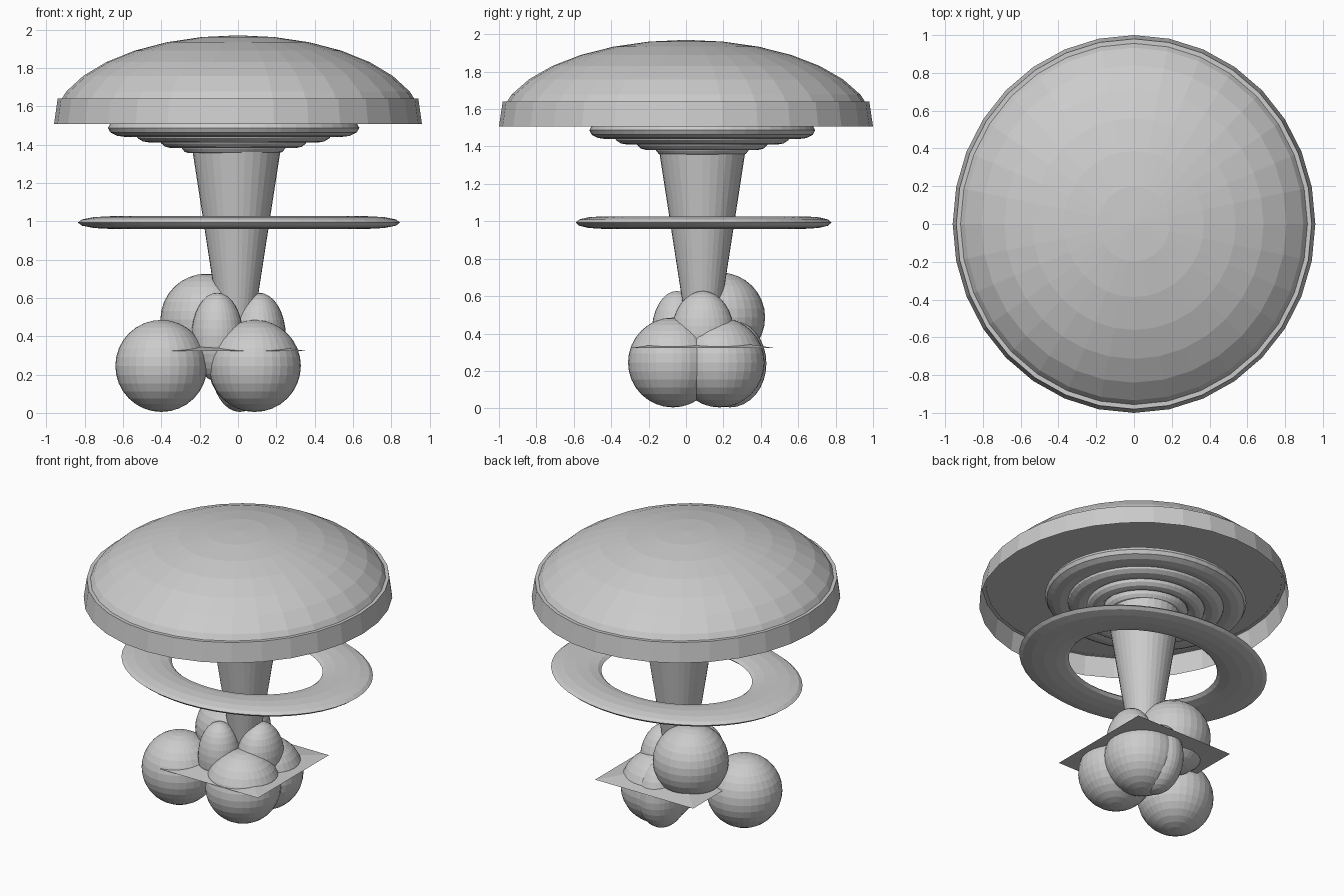
import bpy, bmesh, math
from mathutils import Matrix

if "Cube" in bpy.data.objects:
    bpy.data.objects.remove(bpy.data.objects["Cube"])

grey = bpy.data.materials.new("plain_grey")
grey.diffuse_color = (0.6, 0.6, 0.6, 1)
grey.use_nodes = True
grey.node_tree.nodes["Principled BSDF"].inputs["Base Color"].default_value = grey.diffuse_color


def finish(name, bm, loc, scale=(1, 1, 1)):
    me = bpy.data.meshes.new(name)
    bmesh.ops.transform(bm, matrix=Matrix.Translation(loc) @ Matrix.Diagonal((*scale, 1)), verts=bm.verts)
    bmesh.ops.recalc_face_normals(bm, faces=bm.faces)
    bm.to_mesh(me)
    bm.free()
    me.materials.append(grey)
    ob = bpy.data.objects.new(name, me)
    bpy.context.collection.objects.link(ob)
    return ob


def ball(name, loc, radii, cut=None):
    # cut: fraction of the radius below which the ball is sliced away
    bm = bmesh.new()
    bmesh.ops.create_uvsphere(bm, u_segments=32, v_segments=16, radius=1)
    if cut is not None:
        bmesh.ops.bisect_plane(bm, geom=bm.verts[:] + bm.edges[:] + bm.faces[:],
                               plane_co=(0, 0, cut), plane_no=(0, 0, 1), clear_inner=True)
    return finish(name, bm, loc, radii)


def cone(name, loc, r1, r2, depth, sides=32, scale=(1, 1, 1), turn=0, open_bottom=False):
    bm = bmesh.new()
    bmesh.ops.create_cone(bm, cap_ends=True, segments=sides, radius1=r1, radius2=r2,
                          depth=depth, matrix=Matrix.Rotation(turn, 4, 'Z'))
    if open_bottom:
        low = [f for f in bm.faces if f.calc_center_median().z < -depth * 0.49]
        bmesh.ops.delete(bm, geom=low, context='FACES_ONLY')
    return finish(name, bm, loc, scale)


def ring(name, loc, rx, ry, inner, thick):
    # flattened torus: outer radii rx, ry; inner hole as a fraction; half thickness
    major, minor = (1 + inner) / 2, (1 - inner) / 2
    n, m = 48, 12
    bm = bmesh.new()
    grid = []
    for i in range(n):
        a = 2 * math.pi * i / n
        row = []
        for j in range(m):
            b = 2 * math.pi * j / m
            r = major + minor * math.cos(b)
            row.append(bm.verts.new((r * math.cos(a), r * math.sin(a), math.sin(b))))
        grid.append(row)
    for i in range(n):
        for j in range(m):
            k, l = (i + 1) % n, (j + 1) % m
            bm.faces.new((grid[i][j], grid[k][j], grid[k][l], grid[i][l]))
    return finish(name, bm, loc, (rx, ry, thick))


# Cap: dome, and tapered rim open at the bottom with a recessed ceiling
ball("cap_dome", (0, 0, 1.495), (0.97, 1.01, 0.475), cut=(1.64 - 1.495) / 0.475)
cone("cap_rim", (0, 0, 1.574), 1.0, 0.98, 0.134, scale=(0.96, 1.0, 1), open_bottom=True)

# Gill rings under the cap
for i, (r, z) in enumerate([(0.656, 1.487), (0.512, 1.458), (0.385, 1.43), (0.275, 1.403)]):
    ring(f"gill_ring_{i + 1}", (-0.023, 0.087, z), r, r * 0.92, 0.7, 0.048)

# Stalk and its collar
cone("stalk", (-0.008, 0.087, 0.95), 0.08, 0.25, 1.1)
ring("stalk_collar", (0.005, 0.094, 0.993), 0.841, 0.684, 0.6, 0.033)

# Round clumps at the foot
for i, loc in enumerate([(-0.40, -0.07, 0.245), (0.088, -0.07, 0.245),
                         (0.085, 0.18, 0.245), (-0.165, 0.183, 0.486)]):
    ball(f"base_ball_{i + 1}", loc, (0.24,) * 3)

# Egg shaped buds
for i, (loc, rad) in enumerate([((-0.108, -0.05, 0.395), (0.135, 0.135, 0.232)),
                                ((0.11, 0.09, 0.395), (0.14, 0.168, 0.232)),
                                ((0.01, 0.235, 0.24), (0.15, 0.195, 0.235))]):
    ball(f"bud_{i + 1}", loc, rad)

# Shallow four sided ground plate
cone("ground_plate", (-0.012, 0.088, 0.35), math.sqrt(2), 0, 0.056, sides=4,
     scale=(0.377, 0.39, 1), turn=math.pi / 4)
